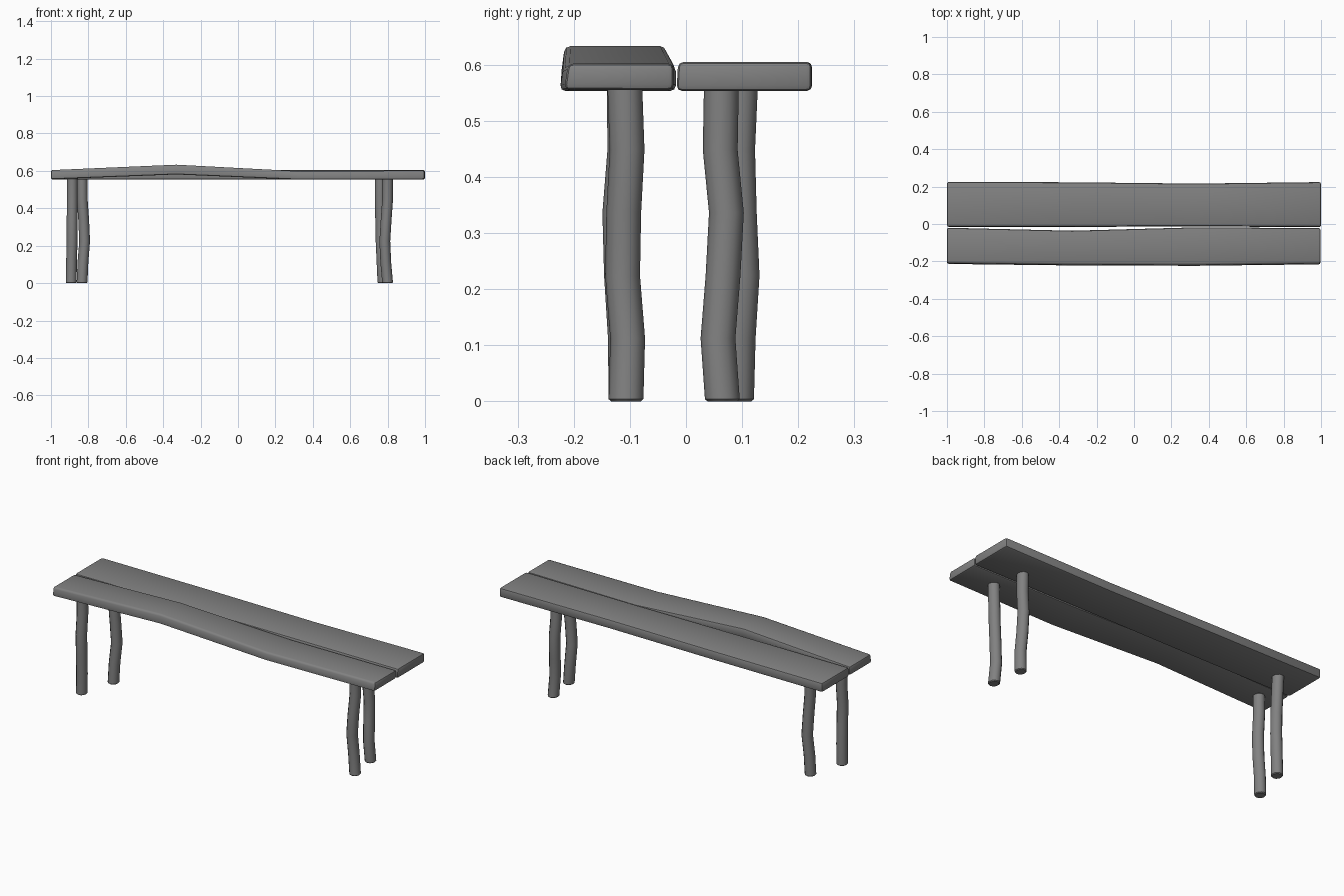
import bpy
import bmesh
import math

cube = bpy.data.objects.get("Cube")
if cube:
    bpy.data.objects.remove(cube, do_unlink=True)

grey = bpy.data.materials.new("worn_grey")
grey.use_nodes = True
grey.diffuse_color = (0.22, 0.22, 0.22, 1)
grey.node_tree.nodes["Principled BSDF"].inputs["Base Color"].default_value = grey.diffuse_color


def loft(name, rings, bevel, segments):
    """Skin closed rings into a capped solid with softened hard edges."""
    bm = bmesh.new()
    loops = [[bm.verts.new(p) for p in ring] for ring in rings]
    n = len(loops[0])
    for a, b in zip(loops, loops[1:]):
        for i in range(n):
            j = (i + 1) % n
            bm.faces.new((a[i], a[j], b[j], b[i]))
    bm.faces.new(loops[0])
    bm.faces.new(loops[-1])
    bmesh.ops.recalc_face_normals(bm, faces=bm.faces)
    hard = [e for e in bm.edges if e.calc_face_angle(0) > math.radians(45)]
    bmesh.ops.bevel(bm, geom=hard, offset=bevel, segments=segments,
                    profile=0.5, affect='EDGES')
    mesh = bpy.data.meshes.new(name)
    bm.to_mesh(mesh)
    bm.free()
    mesh.materials.append(grey)
    obj = bpy.data.objects.new(name, mesh)
    bpy.context.collection.objects.link(obj)
    bpy.ops.object.select_all(action='DESELECT')
    obj.select_set(True)
    bpy.context.view_layer.objects.active = obj
    bpy.ops.object.shade_smooth_by_angle(angle=math.radians(40))
    return obj


def plank(name, stations, lean):
    # station: x, front y, back y, bottom z, top z
    rings = [[(x, f, lo), (x, b, lo), (x, b, hi), (x, f + lean, hi)]
             for x, f, b, lo, hi in stations]
    loft(name, rings, 0.01, 2)


def leg(name, xs, ys, radius=0.031, sides=12):
    # joints are evenly spaced up the leg
    rings = []
    for k, (x, y) in enumerate(zip(xs, ys)):
        z = 0.112 * k
        rings.append([(x + 0.93 * radius * math.cos(math.tau * i / sides),
                       y + radius * math.sin(math.tau * i / sides), z)
                      for i in range(sides)])
    loft(name, rings, 0.004, 1)


# Seat planks: the back one nearly flat, the front one warped
plank("back_plank", [(-1, -0.016, 0.225, 0.553, 0.605),
                     (-0.33, -0.016, 0.223, 0.553, 0.605),
                     (0.33, -0.014, 0.216, 0.553, 0.604),
                     (1, -0.017, 0.224, 0.553, 0.605)], 0.003)
plank("front_plank", [(-1, -0.215, -0.02, 0.555, 0.604),
                      (-0.33, -0.223, -0.036, 0.581, 0.633),
                      (0.33, -0.225, -0.018, 0.553, 0.598),
                      (0.997, -0.217, -0.022, 0.555, 0.602)], 0.007)

# Crooked legs
leg("front_left_leg", (0.80, 0.79, 0.785, 0.792, 0.80, 0.80),
    (-0.107, -0.104, -0.113, -0.111, -0.105, -0.109))
leg("back_left_leg", (0.775, 0.77, 0.765, 0.763, 0.76, 0.76),
    (0.065, 0.057, 0.066, 0.072, 0.061, 0.063))
leg("front_right_leg", (-0.892, -0.89, -0.887, -0.887, -0.886, -0.886),
    (-0.107, -0.108, -0.115, -0.118, -0.109, -0.11))
leg("back_right_leg", (-0.834, -0.829, -0.82, -0.825, -0.833, -0.834),
    (0.09, 0.093, 0.1, 0.095, 0.092, 0.097))
